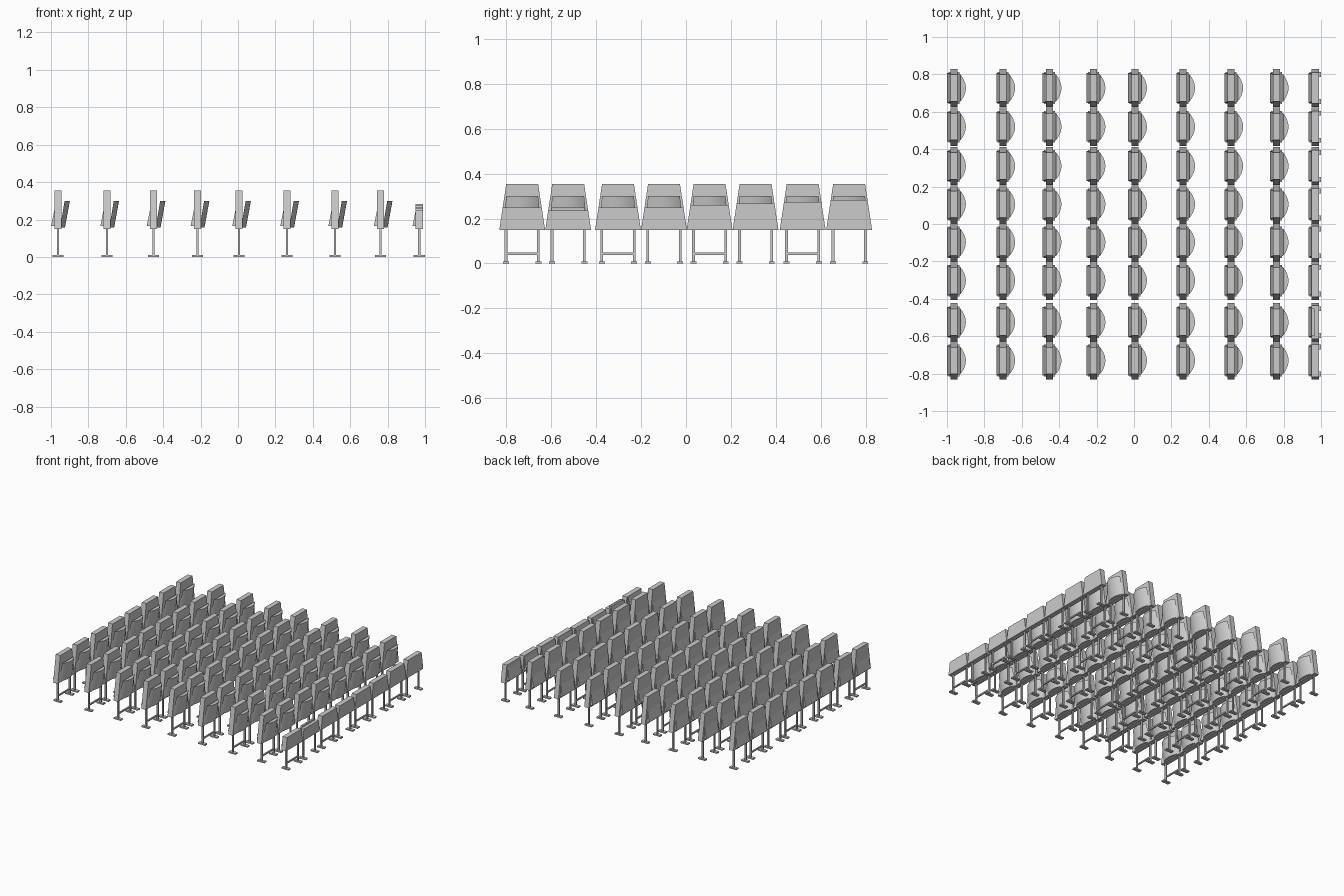
import bpy, bmesh, math

if "Cube" in bpy.data.objects:
    bpy.data.objects.remove(bpy.data.objects["Cube"])

ROWS_X = [-0.963, -0.70, -0.452, -0.217, 0.005, 0.262, 0.519, 0.762, 0.969]
SEATS_Y = [-0.73, -0.525, -0.303, -0.098, 0.105, 0.31, 0.52, 0.727]
# tops of the low front-row panels
LOW_TOPS = [0.25, 0.237, 0.25, 0.25, 0.26, 0.267, 0.275, 0.283]


def loft(name, low, high):
    """Closed solid between two matching rings of points."""
    bm = bmesh.new()
    a = [bm.verts.new(p) for p in low]
    b = [bm.verts.new(p) for p in high]
    n = len(a)
    bm.faces.new(a[::-1])
    bm.faces.new(b)
    for i in range(n):
        j = (i + 1) % n
        bm.faces.new((a[i], a[j], b[j], b[i]))
    bmesh.ops.recalc_face_normals(bm, faces=bm.faces)
    me = bpy.data.meshes.new(name)
    bm.to_mesh(me)
    bm.free()
    return me


def rect(x0, x1, hy, z, y=0):
    return [(x0, y - hy, z), (x1, y - hy, z), (x1, y + hy, z), (x0, y + hy, z)]


def lens(x0, x1, hy, z, n=10):
    """Flat-backed curved outline of the tip-up seat."""
    pts = []
    for i in range(n + 1):
        t = -1 + 2 * i / n
        pts.append((x0 + (x1 - x0) * (1 - t * t), hy * t, z))
    return pts


def box(name, x, y, z0, z1):
    return loft(name, rect(-x, x, y, z0), rect(-x, x, y, z1))


def place(me, x, y):
    ob = bpy.data.objects.new(me.name, me)
    ob.location = (x, y, 0)
    bpy.context.collection.objects.link(ob)


def backrest(name, top):
    hy = 0.102 - 0.031 * (top - 0.15) / 0.205
    return loft(name, rect(-0.019, 0.019, 0.102, 0.15), rect(-0.019, 0.019, hy, top))


# shared part meshes
full_back = backrest("backrest", 0.355)
low_backs = [backrest("low_front_panel", t) for t in LOW_TOPS]
rear_panel = loft("rear_panel", rect(-0.036, -0.012, 0.08, 0.165),
                  rect(-0.019, -0.005, 0.073, 0.25))
seat = loft("folded_seat", lens(0.012, 0.038, 0.085, 0.158),
            lens(0.036, 0.064, 0.071, 0.30))
post = box("leg_post", 0.006, 0.006, 0.005, 0.155)
foot = box("foot_plate", 0.03, 0.013, 0, 0.01)
brace = box("leg_brace", 0.005, 0.07, 0.038, 0.048)

# rows of chairs
for r, x in enumerate(ROWS_X):
    last = r == len(ROWS_X) - 1
    for c, y in enumerate(SEATS_Y):
        place(low_backs[c] if last else full_back, x, y)
        place(rear_panel, x, y)
        if not last:
            place(seat, x, y)
        for s in (-1, 1):
            place(post, x, y + s * 0.072)
            place(foot, x, y + s * 0.072)
        if c % 2 == 0:
            place(brace, x, y)
